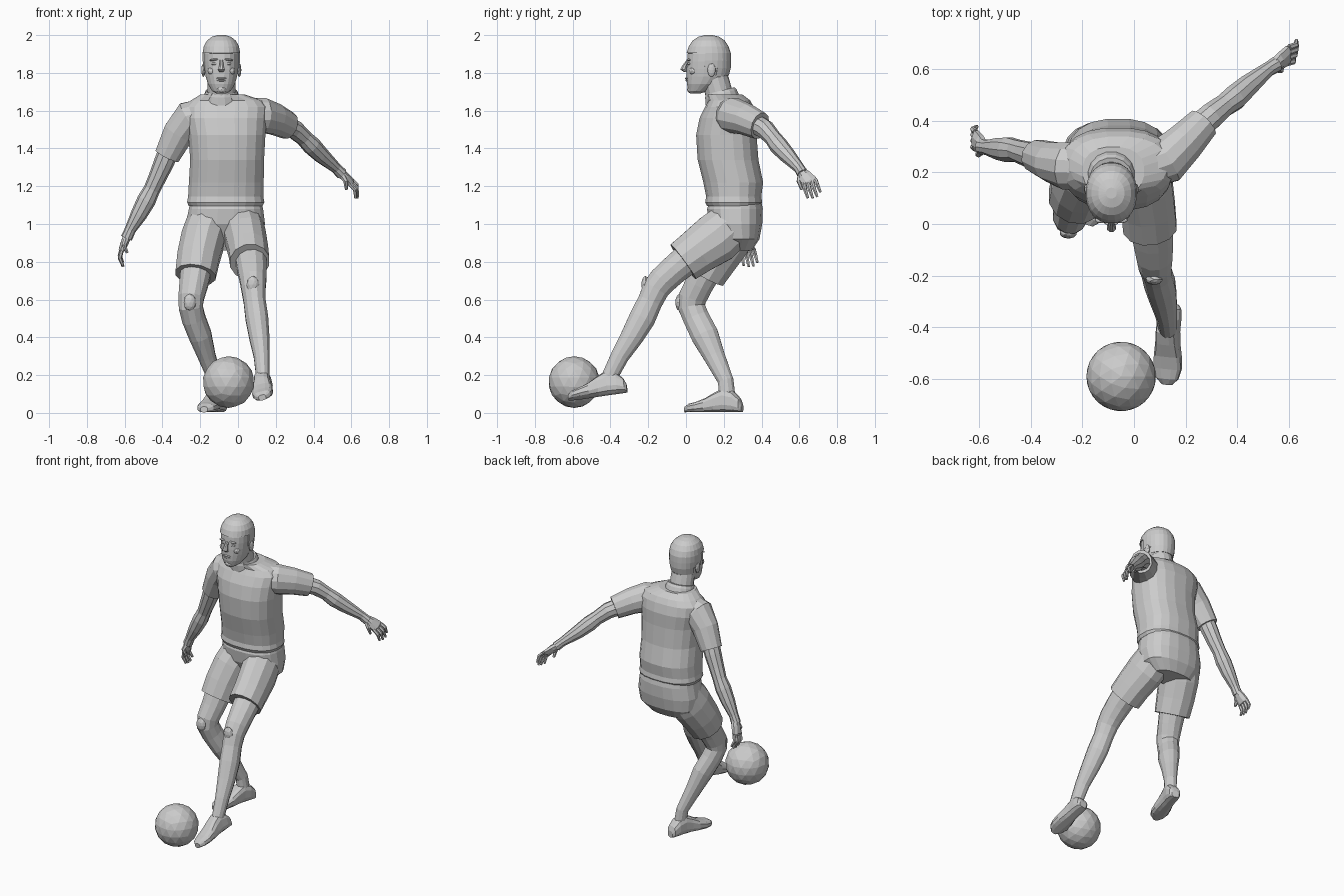
import bpy, bmesh, math
from mathutils import Vector, Matrix

X, Y, Z = Vector((1, 0, 0)), Vector((0, 1, 0)), Vector((0, 0, 1))


def finish(name, bm):
    bmesh.ops.recalc_face_normals(bm, faces=bm.faces)
    me = bpy.data.meshes.new(name)
    bm.to_mesh(me)
    bm.free()
    ob = bpy.data.objects.new(name, me)
    bpy.context.collection.objects.link(ob)
    return ob


def loft(name, rings, n=10, ref=X, axis=None, power=2.0, keep=None):
    """Skin rings (x, y, z, ra, rb); ra lies along ref, rings face the path or a fixed axis."""
    bm = bmesh.new()
    P = [Vector(r[:3]) for r in rings]
    rows = []
    for i, r in enumerate(rings):
        t = axis or (P[min(i + 1, len(P) - 1)] - P[max(i - 1, 0)])
        t = t.normalized()
        u = (ref - t * ref.dot(t)).normalized()
        v = t.cross(u)
        row = []
        for k in range(n):
            a = 2 * math.pi * (k + 0.5) / n
            c, s = math.cos(a), math.sin(a)
            c = math.copysign(abs(c) ** (2 / power), c)
            s = math.copysign(abs(s) ** (2 / power), s)
            row.append(bm.verts.new(P[i] + u * c * r[3] + v * s * r[-1]))
        rows.append(row)
    for a, b in zip(rows, rows[1:]):
        for k in range(n):
            j = (k + 1) % n
            bm.faces.new((a[k], a[j], b[j], b[k]))
    bm.faces.new(rows[0])
    bm.faces.new(rows[-1])
    if keep:
        drop = [f for f in bm.faces if not keep(f.calc_center_median())]
        bmesh.ops.delete(bm, geom=drop, context='FACES')
    return finish(name, bm)


def stack(name, rows, n=20, power=2.4, **kw):
    """Horizontal rings given as (z, x min, x max, y min, y max)."""
    return loft(name, [((a + b) / 2, (c + d) / 2, z, (b - a) / 2, (d - c) / 2)
                       for z, a, b, c, d in rows], n, X, Z, power, **kw)


def blob(name, loc, size, rot=0.0):
    bm = bmesh.new()
    bmesh.ops.create_icosphere(bm, subdivisions=2, radius=1)
    bm.transform(Matrix.Translation(loc) @ Matrix.Rotation(rot, 4, 'Y') @ Matrix.Diagonal((*size, 1)))
    return finish(name, bm)


# Shirt body with hem and collar
stack("shirt", [(1.095, -.262, .132, .11, .395), (1.115, -.272, .142, .10, .405),
                (1.145, -.266, .136, .105, .40), (1.22, -.262, .138, .09, .41),
                (1.34, -.255, .14, .06, .385), (1.47, -.265, .147, .052, .375),
                (1.56, -.285, .155, .07, .375), (1.62, -.285, .16, .10, .36),
                (1.655, -.25, .13, .12, .34), (1.685, -.20, .04, .11, .30)])
loft("collar", [(-.088, .195, 1.65, .10, .095), (-.088, .185, 1.69, .09, .088),
                (-.088, .18, 1.705, .083, .08)], 16, X, Vector((0, -.25, 1)))
# Sleeves
loft("right_sleeve", [(-.17, .22, 1.57, .09, .10), (-.255, .225, 1.555, .095, .10),
                      (-.315, .24, 1.48, .08, .085), (-.375, .262, 1.36, .067, .07)], 12, Y)
loft("left_sleeve", [(.03, .22, 1.57, .09, .10), (.13, .25, 1.575, .095, .095),
                     (.195, .315, 1.555, .08, .085), (.268, .392, 1.52, .066, .074)], 12, Vector((-1, 1, 0)))
# Bare arms
loft("right_arm", [(-.35, .25, 1.43, .055), (-.39, .265, 1.33, .054), (-.425, .275, 1.25, .048),
                   (-.455, .285, 1.185, .044), (-.485, .288, 1.125, .05), (-.525, .292, 1.05, .044),
                   (-.57, .297, .97, .03), (-.59, .30, .925, .031)], 10, Y)
loft("left_arm", [(.22, .35, 1.54, .055), (.30, .42, 1.50, .052), (.35, .46, 1.455, .045),
                  (.39, .49, 1.415, .05), (.44, .535, 1.365, .044), (.52, .60, 1.295, .029),
                  (.55, .618, 1.265, .031)], 10, Vector((-1, 1, 0)))


# Hands: palm, four curled fingers, thumb
def hand(side, wrist, knuckle, tip, spread, curl, thumb):
    w, k, t = Vector(wrist), Vector(knuckle), Vector(tip)
    s, c = Vector(spread).normalized(), Vector(curl)
    loft(side + "_palm", [(*w, .027, .022), (*w.lerp(k, .45), .038, .023),
                          (*k, .044, .018), (*k.lerp(t, .1), .038, .012)], 8, s)
    for i, reach in enumerate((.9, 1.0, 1.0, .8)):
        o = s * (i - 1.5)
        a, e = k + o * .022, k.lerp(t, reach) + o * .025
        loft(f"{side}_finger_{i + 1}", [(*a, .012), (*(a.lerp(e, .5) - c), .011), (*e, .007)], 6, s)
    a = w.lerp(k, .3) + s * thumb * .02
    b = a.lerp(k, .5) + s * thumb * .035
    loft(side + "_thumb", [(*a, .017), (*b, .013), (*(b + (t - k) * .45 + c), .008)], 6, c)


hand("right", (-.582, .298, .945), (-.615, .325, .865), (-.608, .345, .775), (0, 1, .1), (.014, 0, 0), -1)
hand("left", (.54, .612, 1.275), (.597, .655, 1.222), (.632, .683, 1.14), (.15, .9, .3), (-.012, .004, -.008), -1)

# Shorts
stack("shorts_hips", [(1.12, -.255, .125, .125, .40), (1.08, -.262, .135, .11, .408),
                      (1.0, -.278, .145, .12, .405), (.92, -.27, .13, .16, .39),
                      (.86, -.22, .06, .19, .35)])
loft("left_shorts_leg", [(.02, .25, 1.0, .115, .13), (.04, .16, .925, .112, .14),
                         (.055, .06, .855, .108, .125), (.062, -.015, .80, .107, .117)], 12)
loft("right_shorts_leg", [(-.155, .26, 1.0, .12, .135), (-.185, .21, .92, .12, .14),
                          (-.21, .15, .82, .116, .128), (-.225, .10, .73, .11, .115)], 12)

# Bare legs
loft("left_leg", [(.065, .05, .85, .088), (.075, -.065, .755, .08), (.08, -.125, .70, .072, .078),
                  (.082, -.16, .655, .066, .074), (.088, -.19, .59, .06, .068), (.10, -.232, .50, .062, .072),
                  (.113, -.288, .40, .055, .062), (.125, -.35, .30, .043, .05), (.131, -.40, .20, .037, .045),
                  (.135, -.405, .13, .036, .045)], 12)
loft("right_leg", [(-.215, .13, .80, .088), (-.235, .07, .68, .078), (-.248, .035, .61, .07, .077),
                   (-.25, .03, .56, .066, .074), (-.235, .055, .50, .064, .072), (-.20, .10, .41, .062, .075),
                   (-.165, .15, .30, .048, .058), (-.12, .21, .17, .037, .043), (-.108, .22, .07, .037, .045)], 12)
blob("left_kneecap", (.078, -.215, .68), (.034, .022, .045))
blob("right_kneecap", (-.255, -.035, .585), (.034, .022, .045))


# Shoes: rings from heel to toe (distance, half width, height)
def shoe(name, heel, toe, up):
    h, f = Vector(heel), (Vector(toe) - Vector(heel)).normalized()
    v = Vector(up)
    v = (v - f * v.dot(f)).normalized()
    rows = [(0, .024, .045), (.012, .037, .075), (.05, .044, .115), (.10, .044, .13), (.15, .047, .105),
            (.20, .054, .075), (.25, .056, .056), (.29, .045, .046), (.315, .02, .03)]
    loft(name, [(*(h + f * d + v * z / 2), w, z / 2) for d, w, z in rows], 12, f.cross(v), f, 2.8)


shoe("left_shoe", (.155, -.31, .11), (.132, -.625, .066), (-.25, -.1, 1))
shoe("right_shoe", (-.088, .297, .003), (-.178, 0, .003), (0, 0, 1))

# Neck and head
HX = -.088
loft("neck", [(HX, .205, 1.62, .09, .085), (HX, .175, 1.69, .077, .075), (HX, .15, 1.78, .075, .075)], 14, X, Z)
skull = [(1.692, .05, .028, .03), (1.705, .065, .05, .052), (1.74, .092, .072, .088), (1.78, .112, .084, .11),
         (1.82, .117, .09, .115), (1.86, .119, .094, .114), (1.90, .12, .094, .112), (1.935, .12, .088, .10),
         (1.965, .12, .071, .08), (1.985, .12, .045, .05), (1.994, .12, .015, .015)]
loft("head", [(HX, y, z, a, b) for z, y, a, b in skull], 20, X, Z, 2.15)
# Short hair cap cut along the hairline
hair = loft("hair", [(HX, y, z + .006, a + .006, b + .006) for z, y, a, b in skull[3:]], 24, X, Z, 2.15,
            keep=lambda c: c.z > 1.91 or c.y > .15 or (c.y > .09 and c.z > 1.83))
hair.modifiers.new("thickness", 'SOLIDIFY').thickness = .008

# Face
loft("nose", [(HX, .012, 1.868, .010, .010), (HX, -.006, 1.84, .012, .014),
              (HX, -.014, 1.818, .019, .018), (HX, .0, 1.805, .013, .012)], 8, X, Z)
blob("upper_lip", (HX, .004, 1.771, ), (.028, .010, .006))
blob("lower_lip", (HX, .007, 1.760), (.024, .010, .006))
blob("chin", (HX, .027, 1.712), (.030, .022, .020))
for side, s in (("right", -1), ("left", 1)):
    blob(side + "_eye", (HX + s * .036, .018, 1.848), (.017, .010, .008))
    blob(side + "_brow", (HX + s * .037, .015, 1.87), (.027, .012, .006), s * .12)
    blob(side + "_cheek", (HX + s * .048, .038, 1.81), (.026, .022, .022))
    blob(side + "_ear", (HX + s * .095, .135, 1.815), (.011, .022, .037))

# Ball: hexagon and pentagon panels, each raised at its middle
bm = bmesh.new()
bmesh.ops.create_icosphere(bm, subdivisions=1, radius=1)
bmesh.ops.bevel(bm, geom=bm.verts[:], offset=33.33, offset_type='PERCENT', segments=1, affect='VERTICES')
bmesh.ops.poke(bm, faces=bm.faces[:])
for v in bm.verts:
    v.co = v.co.normalized() * .137 + Vector((-.05, -.592, .163))
finish("ball", bm)
